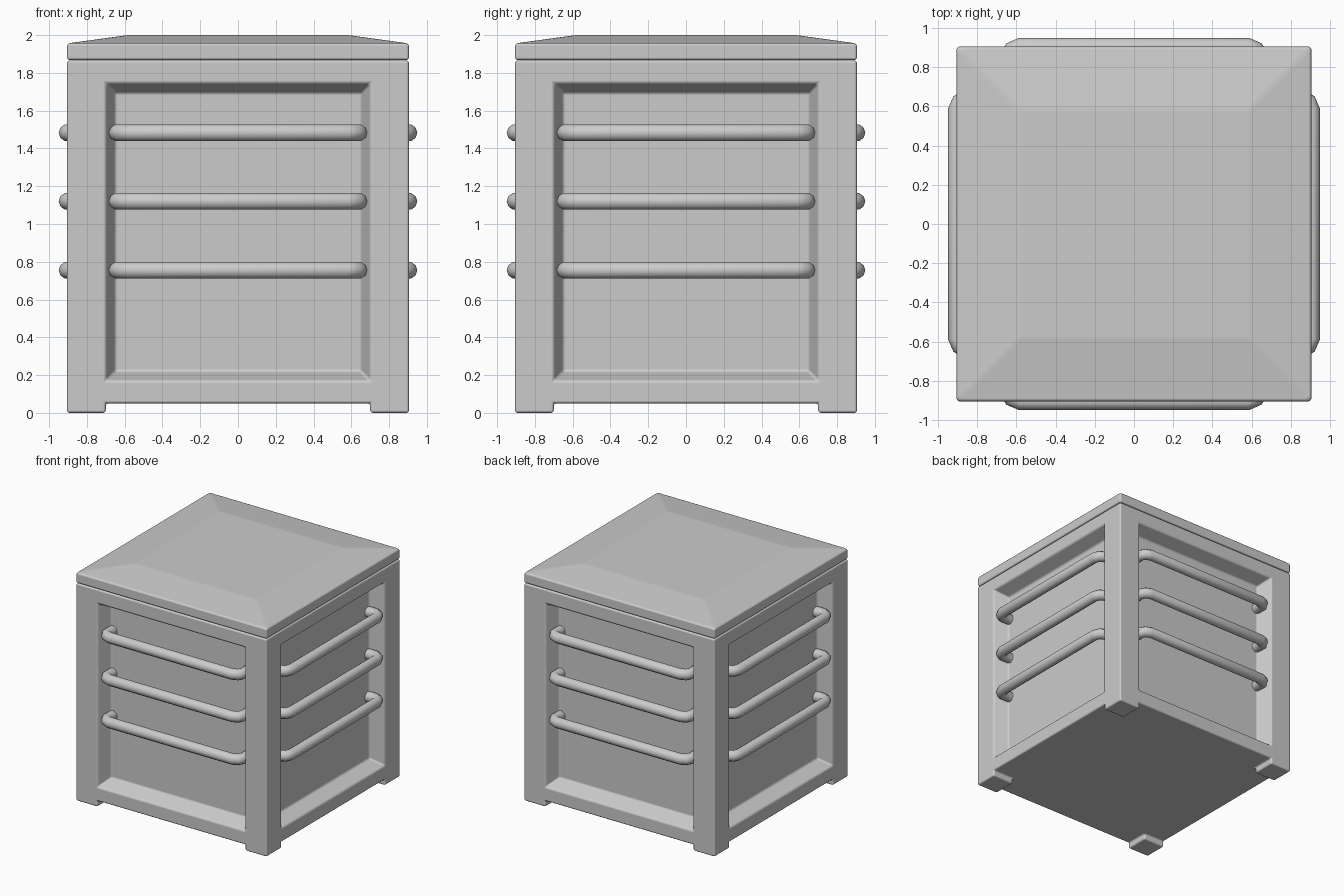
import bpy, bmesh
from math import radians, pi
from mathutils import Matrix, Vector

cube = bpy.data.objects.get("Cube")
if cube:
    bpy.data.objects.remove(cube, do_unlink=True)

HALF = 0.905      # half width of the box
OPEN = 0.70       # half width of the side openings

grey = bpy.data.materials.new("plain_grey")
grey.use_nodes = True
grey.diffuse_color = (0.6, 0.6, 0.6, 1)
grey.node_tree.nodes["Principled BSDF"].inputs["Base Color"].default_value = (0.6, 0.6, 0.6, 1)


def box(z0, z1):
    bm = bmesh.new()
    bmesh.ops.create_cube(bm, size=1)
    bmesh.ops.scale(bm, verts=bm.verts, vec=(2 * HALF, 2 * HALF, z1 - z0))
    bmesh.ops.translate(bm, verts=bm.verts, vec=(0, 0, (z0 + z1) / 2))
    return bm


def finish(bm, name, width, angle):
    bmesh.ops.recalc_face_normals(bm, faces=bm.faces)
    for f in bm.faces:
        f.smooth = True
    mesh = bpy.data.meshes.new(name)
    bm.to_mesh(mesh)
    bm.free()
    mesh.materials.append(grey)
    obj = bpy.data.objects.new(name, mesh)
    bpy.context.collection.objects.link(obj)
    bevel = obj.modifiers.new("soft_edges", "BEVEL")
    bevel.width = width
    bevel.segments = 3
    bevel.limit_method = "ANGLE"
    bevel.angle_limit = radians(angle)
    bevel.harden_normals = True
    return obj


# Body: slice the box into a grid, recess the panels, pull the feet down
bm = box(0.05, 1.865)
cuts = [((s * OPEN, 0, 0), (1, 0, 0)) for s in (-1, 1)]
cuts += [((0, s * OPEN, 0), (0, 1, 0)) for s in (-1, 1)]
cuts += [((0, 0, z), (0, 0, 1)) for z in (0.17, 1.745)]
for co, no in cuts:
    bmesh.ops.bisect_plane(bm, geom=bm.verts[:] + bm.edges[:] + bm.faces[:],
                           plane_co=co, plane_no=no)
bm.normal_update()
panels, soles = [], []
for f in bm.faces:
    c = f.calc_center_median()
    if abs(f.normal.z) < 0.5 and min(abs(c.x), abs(c.y)) < 0.1 and 0.2 < c.z < 1.7:
        panels.append(f)
    elif f.normal.z < -0.5 and min(abs(c.x), abs(c.y)) > OPEN:
        soles.append(f)
bmesh.ops.inset_individual(bm, faces=panels, thickness=0.07, depth=-0.12)
feet = bmesh.ops.extrude_face_region(bm, geom=soles)["geom"]
bmesh.ops.translate(bm, verts=[v for v in feet if isinstance(v, bmesh.types.BMVert)],
                    vec=(0, 0, -0.05))
bmesh.ops.delete(bm, geom=soles, context="FACES")
finish(bm, "body", 0.014, 25)

# Lid: slab with a shallow raised top
bm = box(1.868, 1.956)
bm.normal_update()
top = [f for f in bm.faces if f.normal.z > 0.5]
bmesh.ops.inset_individual(bm, faces=top, thickness=0.455, depth=0.044)
finish(bm, "lid", 0.014, 4)


# Rails: bent round bars, three on every side
def rail(name, turn, z):
    curve = bpy.data.curves.new(name, "CURVE")
    curve.dimensions = "3D"
    curve.bevel_depth = 0.045
    curve.bevel_resolution = 3
    curve.use_fill_caps = True
    half = [(0.64, 0.76), (0.64, 0.855), (0.622, 0.888), (0.58, 0.905)]
    path = [(-x, -y) for x, y in half] + [(x, -y) for x, y in reversed(half)]
    spline = curve.splines.new("POLY")
    spline.points.add(len(path) - 1)
    spin = Matrix.Rotation(turn, 3, "Z")
    for p, (x, y) in zip(spline.points, path):
        p.co = (*(spin @ Vector((x, y, z))), 1)
    spline.use_smooth = True
    curve.materials.append(grey)
    obj = bpy.data.objects.new(name, curve)
    bpy.context.collection.objects.link(obj)


for i, side in enumerate(("front", "left", "back", "right")):
    for level, z in (("lower", 0.755), ("middle", 1.12), ("upper", 1.483)):
        rail(f"{side}_{level}_rail", i * pi / 2, z)
